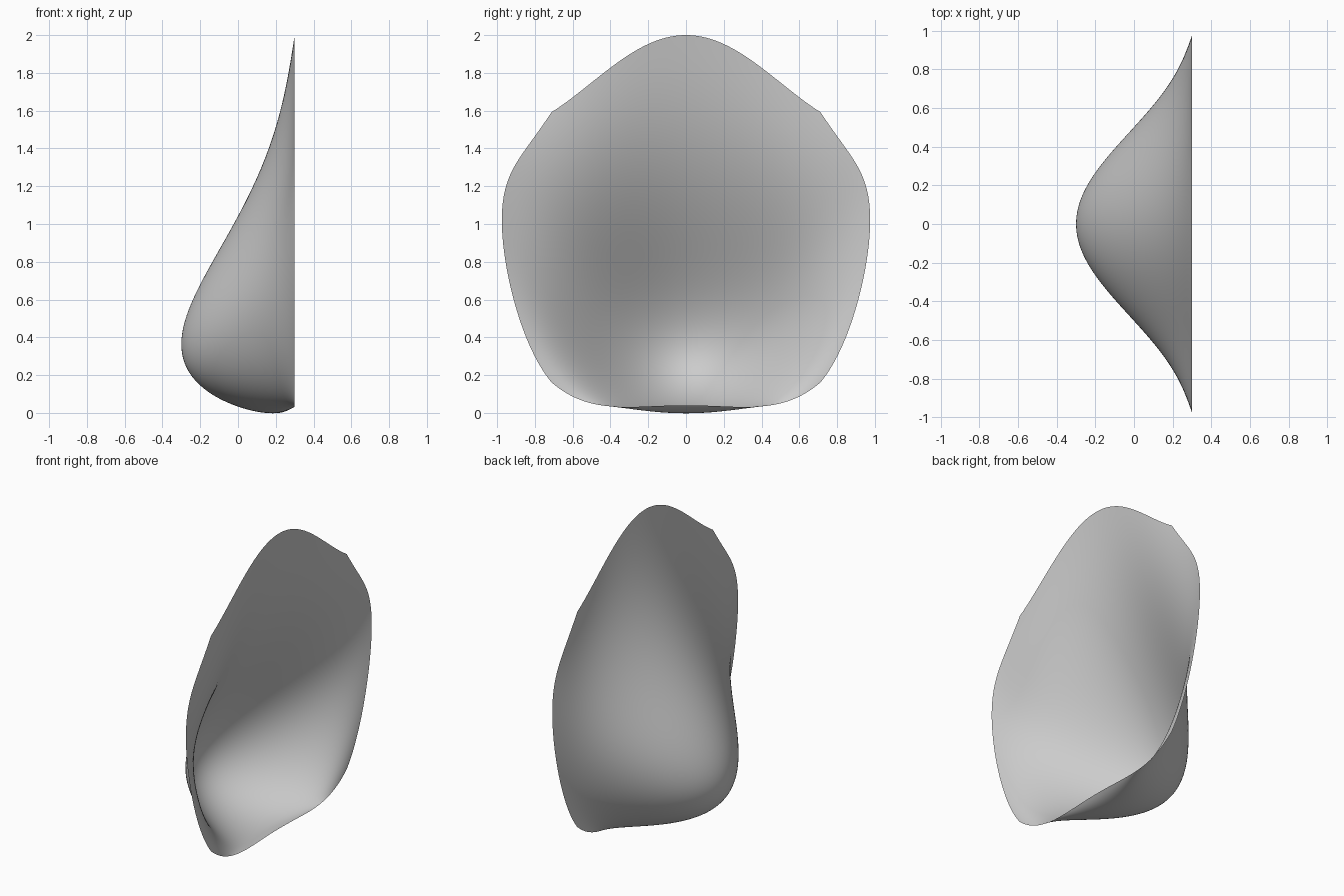
import bpy, bmesh

if "Cube" in bpy.data.objects:
    bpy.data.objects.remove(bpy.data.objects["Cube"])


def depth(t):
    """Bell-shaped cup profile: 1 in the middle, 0 at the rim."""
    s = t * t
    return 1 - 2.389 * s + 2.073 * s ** 2 - 0.684 * s ** 3


# petal: a flat square grid, rounded into a disc-like outline and cupped
bm = bmesh.new()
bmesh.ops.create_grid(bm, x_segments=96, y_segments=96, size=1)
for vert in bm.verts:
    u, v = vert.co.x, vert.co.y
    # pull the corners in
    side = u * (1 - 0.27 * v * v)
    up = v * (1 - 0.27 * u * u)
    # upward sweep of the rim
    lift = 1 - (1 - side ** 2) * (1 - up ** 2)
    vert.co = (0.3 - 0.6 * depth(u) * depth(v),
               0.975 * side,
               0.364 + 0.98 * up + 0.656 * lift)

mesh = bpy.data.meshes.new("petal")
bm.to_mesh(mesh)
bm.free()
petal = bpy.data.objects.new("petal", mesh)
bpy.context.collection.objects.link(petal)
for face in mesh.polygons:
    face.use_smooth = True
